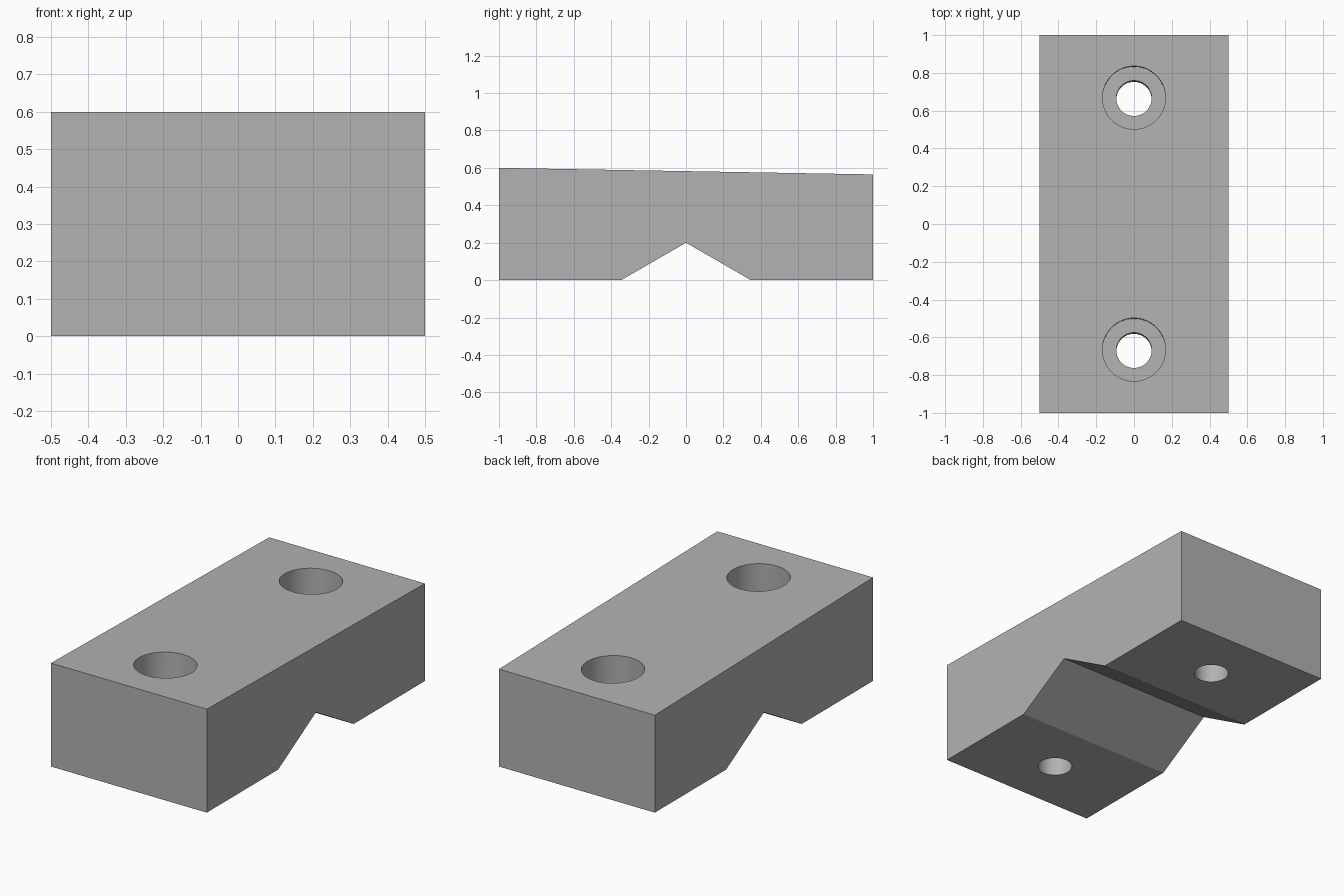
import bpy, bmesh, math
from mathutils import Matrix, Vector

if "Cube" in bpy.data.objects:
    bpy.data.objects.remove(bpy.data.objects["Cube"], do_unlink=True)

grey = bpy.data.materials.new("mid_grey")
grey.use_nodes = True
grey.diffuse_color = (0.448, 0.448, 0.448, 1)
grey.node_tree.nodes["Principled BSDF"].inputs["Base Color"].default_value = grey.diffuse_color

SLOPE = math.radians(1)          # top face falls towards the back
HEIGHT = 0.6
HEAD_DEPTH = 0.2


def top_z(y):
    return HEIGHT - (y + 1) * math.tan(SLOPE)


def make_object(name, bm):
    bmesh.ops.recalc_face_normals(bm, faces=bm.faces)
    mesh = bpy.data.meshes.new(name)
    bm.to_mesh(mesh)
    bm.free()
    mesh.materials.append(grey)
    obj = bpy.data.objects.new(name, mesh)
    bpy.context.scene.collection.objects.link(obj)
    return obj


def cylinder_cutter(name, radius, length, matrix):
    bm = bmesh.new()
    bmesh.ops.create_cone(bm, cap_ends=True, segments=64, radius1=radius,
                          radius2=radius, depth=length, matrix=matrix)
    obj = make_object(name, bm)
    obj.hide_render = True
    return obj


# Block: side profile with a V notch underneath, extruded across the width
profile = [(-1, 0), (-0.346, 0), (0, 0.2), (0.346, 0), (1, 0),
           (1, top_z(1)), (-1, HEIGHT)]
bm = bmesh.new()
side = bm.faces.new([bm.verts.new((-0.5, y, z)) for y, z in profile])
extruded = bmesh.ops.extrude_face_region(bm, geom=[side])
bmesh.ops.translate(bm, vec=(1, 0, 0),
                    verts=[v for v in extruded["geom"] if isinstance(v, bmesh.types.BMVert)])
block = make_object("notched_block", bm)

# Counterbored screw holes, square to the sloping top face
tilt = Matrix.Rotation(-SLOPE, 4, "X")
cutters = []
for end, y in (("front", -0.665), ("back", 0.669)):
    frame = Matrix.Translation((0, y, top_z(y))) @ tilt
    cutters.append(cylinder_cutter(end + "_screw_bore", 0.0935, 2, frame))
    cutters.append(cylinder_cutter(end + "_head_recess", 0.167, 2 * HEAD_DEPTH, frame))

bpy.context.view_layer.objects.active = block
for cutter in cutters:
    cut = block.modifiers.new(cutter.name, "BOOLEAN")
    cut.operation = "DIFFERENCE"
    cut.solver = "EXACT"
    cut.object = cutter
    bpy.ops.object.modifier_apply(modifier=cut.name)
    bpy.data.objects.remove(cutter, do_unlink=True)

# Smooth hole walls, crisp edges
bpy.ops.object.select_all(action="DESELECT")
block.select_set(True)
bpy.ops.object.shade_smooth_by_angle(angle=math.radians(20))
